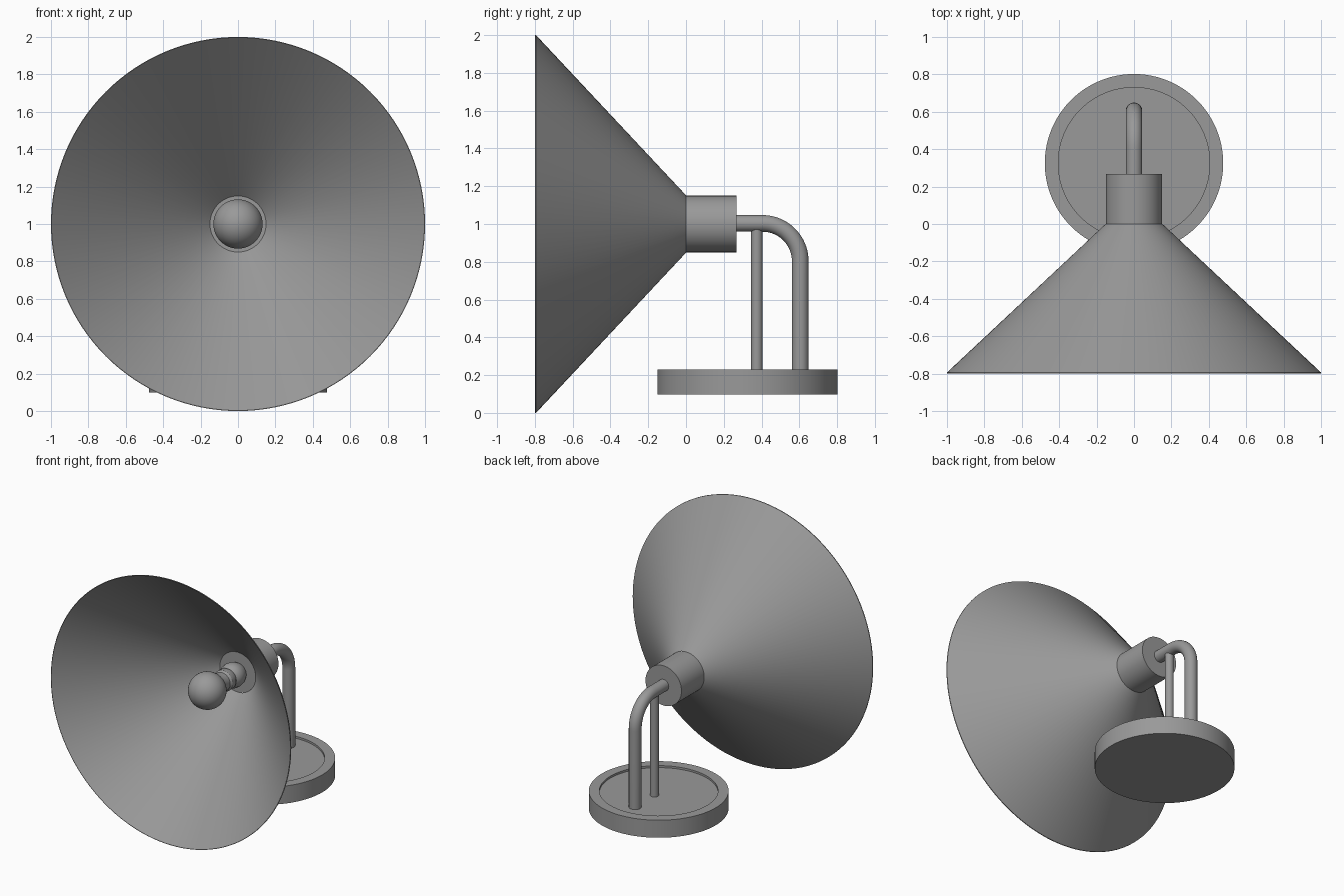
import bpy, bmesh
from math import sin, cos, pi, radians
from mathutils import Vector

if "Cube" in bpy.data.objects:
    bpy.data.objects.remove(bpy.data.objects["Cube"])

# Dark grey finish shared by all parts
grey = bpy.data.materials.new("dark_grey")
grey.diffuse_color = (0.32, 0.32, 0.32, 1)
grey.use_nodes = True
grey.node_tree.nodes["Principled BSDF"].inputs["Base Color"].default_value = grey.diffuse_color


def finish(name, bm):
    """Turn a bmesh into a smooth-shaded, dark grey object."""
    bmesh.ops.recalc_face_normals(bm, faces=bm.faces)
    mesh = bpy.data.meshes.new(name)
    bm.to_mesh(mesh)
    bm.free()
    mesh.materials.append(grey)
    obj = bpy.data.objects.new(name, mesh)
    bpy.context.collection.objects.link(obj)
    bpy.ops.object.select_all(action='DESELECT')
    obj.select_set(True)
    bpy.context.view_layer.objects.active = obj
    bpy.ops.object.shade_smooth_by_angle(angle=radians(30))
    return obj


def lathe(name, profile, origin, axis, segs=96):
    """Revolve (radius, distance) points about 'Y' or 'Z' through origin."""
    bm = bmesh.new()
    o = Vector(origin)
    along = Vector((0, 1, 0)) if axis == 'Y' else Vector((0, 0, 1))
    pts = [bm.verts.new(o + Vector((r, 0, 0)) + along * d) for r, d in profile]
    edges = [bm.edges.new(p) for p in zip(pts, pts[1:])]
    bmesh.ops.spin(bm, geom=pts + edges, cent=o, axis=along,
                   angle=2 * pi, steps=segs, use_merge=False)
    bmesh.ops.remove_doubles(bm, verts=bm.verts, dist=0.0002)
    return finish(name, bm)


def tube(name, path, radius, segs=32):
    """Sweep a circle along a path lying in the YZ plane, with closed ends."""
    bm = bmesh.new()
    side = Vector((1, 0, 0))
    rings = []
    for i, p in enumerate(path):
        t = (path[min(i + 1, len(path) - 1)] - path[max(i - 1, 0)]).normalized()
        n = side.cross(t)
        rings.append([bm.verts.new(p + radius * (side * cos(a) + n * sin(a)))
                      for a in (2 * pi * k / segs for k in range(segs))])
    for a, b in zip(rings, rings[1:]):
        for k in range(segs):
            j = (k + 1) % segs
            bm.faces.new((a[k], a[j], b[j], b[k]))
    bm.faces.new(rings[0])
    bm.faces.new(rings[-1])
    return finish(name, bm)


# Round base with a shallow recessed top
lathe("base", [(0, 0.098), (0.477, 0.098), (0.477, 0.23), (0.405, 0.23),
               (0.405, 0.215), (0, 0.215)], (0, 0.325, 0), 'Z')

# Thin conical shade opening to the front
lathe("shade", [(0.152, 0), (1.0, -0.794), (1.0, -0.8), (0.997, -0.8),
                (0.15, -0.003)], (0, 0, 1), 'Y', 128)

# Cylindrical socket behind the shade
lathe("socket", [(0, -0.003), (0.15, -0.003), (0.15, 0.268), (0, 0.268)],
      (0, 0, 1), 'Y', 64)

# Bulb: round globe and narrow neck
globe = [(0.132 * sin(a), -0.366 - 0.132 * cos(a))
         for a in (radians(145) * i / 20 for i in range(21))]
lathe("bulb", globe + [(0.07, -0.24), (0.068, -0.19), (0.068, -0.12)],
      (0, 0, 1), 'Y', 48)

# Screw collar and rounded holder at the socket
lathe("bulb_collar", [(0, -0.19), (0.068, -0.19), (0.078, -0.175), (0.078, -0.135),
                      (0.07, -0.12), (0.085, -0.1), (0.09, -0.065),
                      (0.085, -0.03), (0.07, 0), (0, 0)], (0, 0, 1), 'Y', 48)

# Curved arm from the socket down to the base
bend = [Vector((0, 0.405 + 0.2 * sin(a), 0.803 + 0.2 * cos(a)))
        for a in (pi / 2 * i / 20 for i in range(21))]
tube("arm", [Vector((0, 0.26, 1.003))] + bend + [Vector((0, 0.605, 0.21))], 0.044)

# Slim straight support rod
tube("support_rod", [Vector((0, 0.375, 0.21)), Vector((0, 0.375, 0.98))], 0.03)
